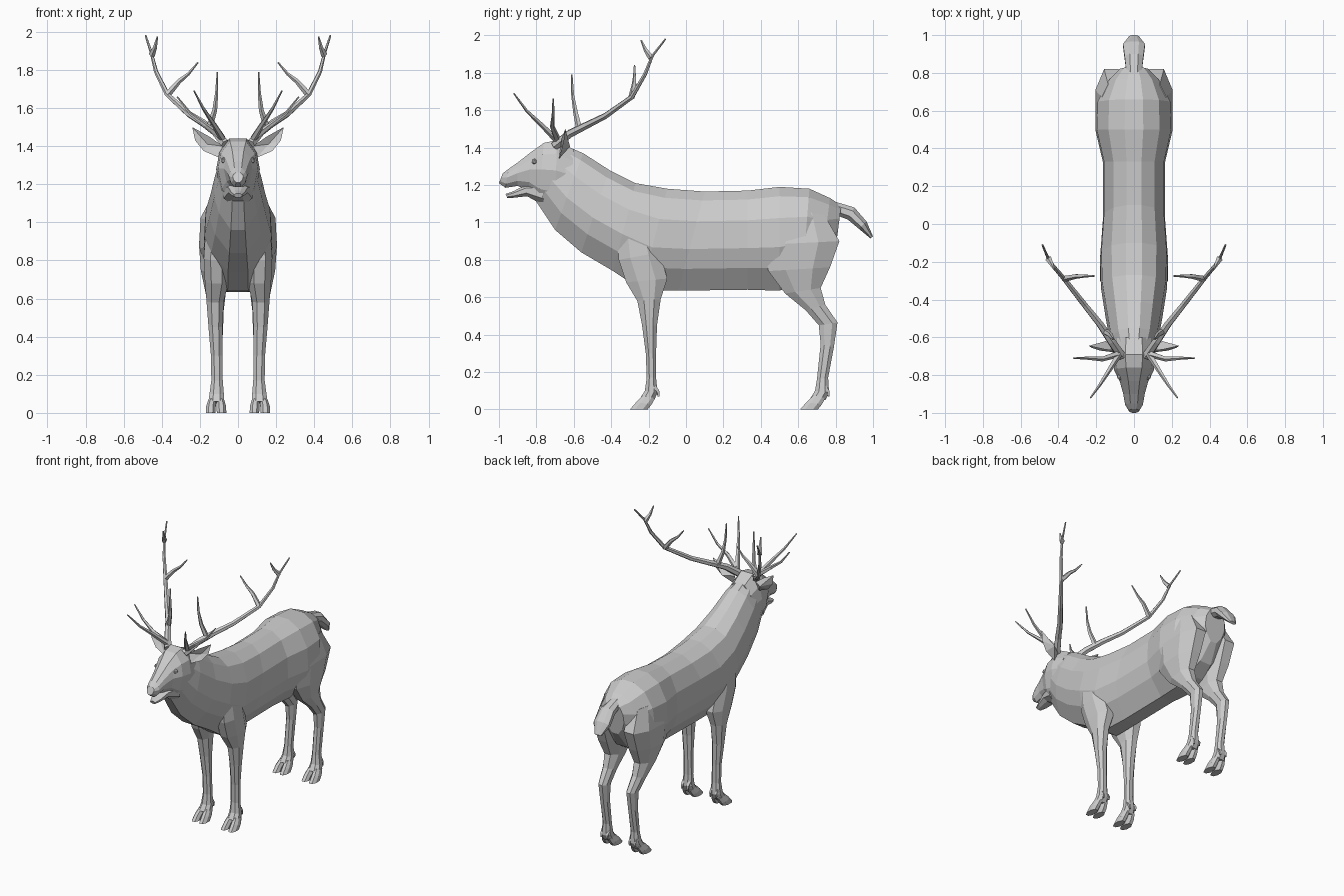
import bpy, bmesh, math
from mathutils import Vector

hide = bpy.data.materials.new("grey_hide")
hide.diffuse_color = (0.6, 0.6, 0.6, 1)


def finish(name, bm, mirror=False):
    bmesh.ops.recalc_face_normals(bm, faces=bm.faces[:])
    me = bpy.data.meshes.new(name)
    bm.to_mesh(me)
    bm.free()
    me.materials.append(hide)
    ob = bpy.data.objects.new(name, me)
    bpy.context.collection.objects.link(ob)
    if mirror:
        ob.modifiers.new("mirror", 'MIRROR').use_mirror_merge = False
    return ob


def skin(bm, loops):
    """Bridge equal-length loops of points and cap both ends."""
    vs = [[bm.verts.new(p) for p in loop] for loop in loops]
    n = len(vs[0])
    for a, b in zip(vs, vs[1:]):
        for i in range(n):
            j = (i + 1) % n
            bm.faces.new((a[i], a[j], b[j], b[i]))
    bm.faces.new(vs[0])
    bm.faces.new(vs[-1])


def loft(bm, rings, half):
    """Ring = y, z of one edge, y, z of the opposite edge, half width, x centre."""
    section = half + [(-u, t) for u, t in reversed(half)]
    loops = []
    for y0, z0, y1, z1, w, *xc in rings:
        x = xc[0] if xc else 0
        loops.append([(x + u * w, y0 + (y1 - y0) * t, z0 + (z1 - z0) * t) for u, t in section])
    skin(bm, loops)


def tube(bm, pts, r0, r1, sides=6):
    """Tapered branch through points."""
    pts = [Vector(p) for p in pts]
    loops = []
    for i, p in enumerate(pts):
        d = (pts[min(i + 1, len(pts) - 1)] - pts[max(i - 1, 0)]).normalized()
        a = d.cross(Vector((0.8, -0.6, 0.1))).normalized()
        b = d.cross(a)
        r = r0 + (r1 - r0) * i / (len(pts) - 1)
        loops.append([p + r * (a * math.cos(k * math.tau / sides) + b * math.sin(k * math.tau / sides))
                      for k in range(sides)])
    skin(bm, loops)


BODY = [(0.24, 0), (0.66, 0.09), (0.96, 0.3), (1, 0.58), (0.8, 0.78), (0.3, 1)]
HEAD = [(0.4, 0), (0.85, 0.2), (1, 0.45), (0.8, 0.78), (0.35, 1)]
LIMB = [(0.45, 0), (1, 0.28), (1, 0.72), (0.45, 1)]

# Torso and neck
bm = bmesh.new()
loft(bm, [
    (-0.62, 1.40, -0.80, 1.11, 0.10),
    (-0.55, 1.37, -0.70, 0.96, 0.125),
    (-0.41, 1.28, -0.56, 0.84, 0.15),
    (-0.27, 1.21, -0.39, 0.74, 0.175),
    (-0.10, 1.18, -0.24, 0.64, 0.18),
    (0.10, 1.165, -0.04, 0.635, 0.165),
    (0.33, 1.17, 0.33, 0.64, 0.165),
    (0.50, 1.19, 0.50, 0.635, 0.205),
    (0.66, 1.18, 0.62, 0.68, 0.20),
    (0.77, 1.13, 0.72, 0.74, 0.145),
    (0.83, 1.09, 0.80, 0.86, 0.08)], BODY)
finish("torso", bm)

# Head with upper muzzle
bm = bmesh.new()
loft(bm, [
    (-0.98, 1.262, -1.0, 1.21, 0.028),
    (-0.95, 1.285, -0.965, 1.185, 0.047),
    (-0.90, 1.32, -0.90, 1.195, 0.057),
    (-0.83, 1.375, -0.84, 1.17, 0.075),
    (-0.76, 1.425, -0.79, 1.11, 0.105),
    (-0.69, 1.44, -0.70, 1.08, 0.115),
    (-0.60, 1.39, -0.62, 1.08, 0.105)], HEAD)
finish("head", bm)

# Lower jaw, slightly open
bm = bmesh.new()
loft(bm, [
    (-0.965, 1.152, -0.955, 1.13, 0.02),
    (-0.92, 1.168, -0.92, 1.132, 0.035),
    (-0.86, 1.20, -0.85, 1.14, 0.05),
    (-0.77, 1.22, -0.76, 1.09, 0.075)], LIMB)
finish("lower_jaw", bm)

# Tail
bm = bmesh.new()
loft(bm, [
    (0.80, 1.11, 0.80, 1.04, 0.04),
    (0.90, 1.08, 0.865, 1.015, 0.05),
    (0.965, 1.005, 0.925, 0.965, 0.058),
    (1.0, 0.925, 0.985, 0.915, 0.025)], LIMB)
finish("tail", bm)

# Legs
bm = bmesh.new()
loft(bm, [
    (-0.37, 0.95, -0.17, 0.98, 0.06, 0.11),
    (-0.36, 0.80, -0.14, 0.84, 0.065, 0.115),
    (-0.32, 0.68, -0.10, 0.70, 0.062, 0.112),
    (-0.26, 0.58, -0.135, 0.59, 0.045, 0.12),
    (-0.235, 0.45, -0.155, 0.45, 0.037, 0.118),
    (-0.215, 0.30, -0.16, 0.30, 0.030, 0.112),
    (-0.21, 0.17, -0.16, 0.17, 0.030, 0.11),
    (-0.22, 0.10, -0.152, 0.09, 0.038, 0.112),
    (-0.245, 0.06, -0.17, 0.05, 0.042, 0.114)], LIMB)
finish("front_leg", bm, True)

bm = bmesh.new()
loft(bm, [
    (0.50, 1.08, 0.74, 1.04, 0.06, 0.11),
    (0.42, 0.88, 0.82, 0.90, 0.085, 0.12),
    (0.44, 0.74, 0.77, 0.76, 0.075, 0.12),
    (0.53, 0.62, 0.72, 0.65, 0.053, 0.117),
    (0.64, 0.53, 0.745, 0.56, 0.04, 0.115),
    (0.71, 0.45, 0.81, 0.465, 0.032, 0.11),
    (0.72, 0.35, 0.79, 0.33, 0.027, 0.11),
    (0.70, 0.16, 0.76, 0.17, 0.027, 0.11),
    (0.69, 0.10, 0.765, 0.09, 0.036, 0.112),
    (0.665, 0.06, 0.745, 0.05, 0.042, 0.114)], LIMB)
finish("hind_leg", bm, True)

# Cloven hooves and dewclaws
for name, y in (("front_hoof", -0.29), ("hind_hoof", 0.62)):
    bm = bmesh.new()
    for s in (-1, 1):
        loft(bm, [
            (y + 0.06, 0.075, y + 0.125, 0.06, 0.020, 0.114 + s * 0.021),
            (y + 0.025, 0.04, y + 0.105, 0.025, 0.025, 0.115 + s * 0.027),
            (y - 0.01, 0.0, y + 0.085, 0.0, 0.025, 0.115 + s * 0.029)], LIMB)
        x = 0.112 + s * 0.022
        tube(bm, [(x, y + 0.12, 0.12), (x, y + 0.14, 0.095), (x, y + 0.143, 0.07)], 0.014, 0.006, 4)
    finish(name, bm, True)

# Ears: cupped leaves
bm = bmesh.new()
rim = [bm.verts.new(p) for p in [
    (0.08, -0.67, 1.40), (0.15, -0.665, 1.45), (0.24, -0.645, 1.50),
    (0.225, -0.655, 1.43), (0.18, -0.67, 1.375), (0.10, -0.68, 1.34)]]
cup = bm.verts.new((0.16, -0.645, 1.41))
back = bm.verts.new((0.15, -0.62, 1.405))
for i in range(6):
    for c in (cup, back):
        bm.faces.new((rim[i], rim[(i + 1) % 6], c))
finish("ear", bm, True)

# Eyes under the brow
bm = bmesh.new()
bmesh.ops.create_icosphere(bm, subdivisions=1, radius=0.017)
bmesh.ops.translate(bm, verts=bm.verts[:], vec=(0.074, -0.81, 1.325))
finish("eye", bm, True)

# Antlers: main beam with five tines
bm = bmesh.new()
tube(bm, [(0.065, -0.70, 1.41), (0.12, -0.62, 1.475), (0.18, -0.53, 1.52), (0.26, -0.43, 1.57),
          (0.37, -0.29, 1.67), (0.43, -0.22, 1.79), (0.455, -0.18, 1.89), (0.485, -0.11, 1.98)], 0.026, 0.005)
TINES = [
    [(0.08, -0.69, 1.44), (0.13, -0.77, 1.52), (0.18, -0.85, 1.595), (0.23, -0.92, 1.69)],
    [(0.09, -0.69, 1.45), (0.17, -0.715, 1.51), (0.25, -0.71, 1.57), (0.32, -0.71, 1.66)],
    [(0.15, -0.57, 1.50), (0.122, -0.59, 1.59), (0.112, -0.605, 1.68), (0.108, -0.61, 1.79)],
    [(0.37, -0.29, 1.67), (0.31, -0.277, 1.74), (0.26, -0.275, 1.78), (0.21, -0.275, 1.84)],
    [(0.452, -0.185, 1.88), (0.435, -0.215, 1.92), (0.423, -0.24, 1.975)]]
for t in TINES:
    tube(bm, t, 0.018, 0.004, 5)
finish("antler", bm, True)
